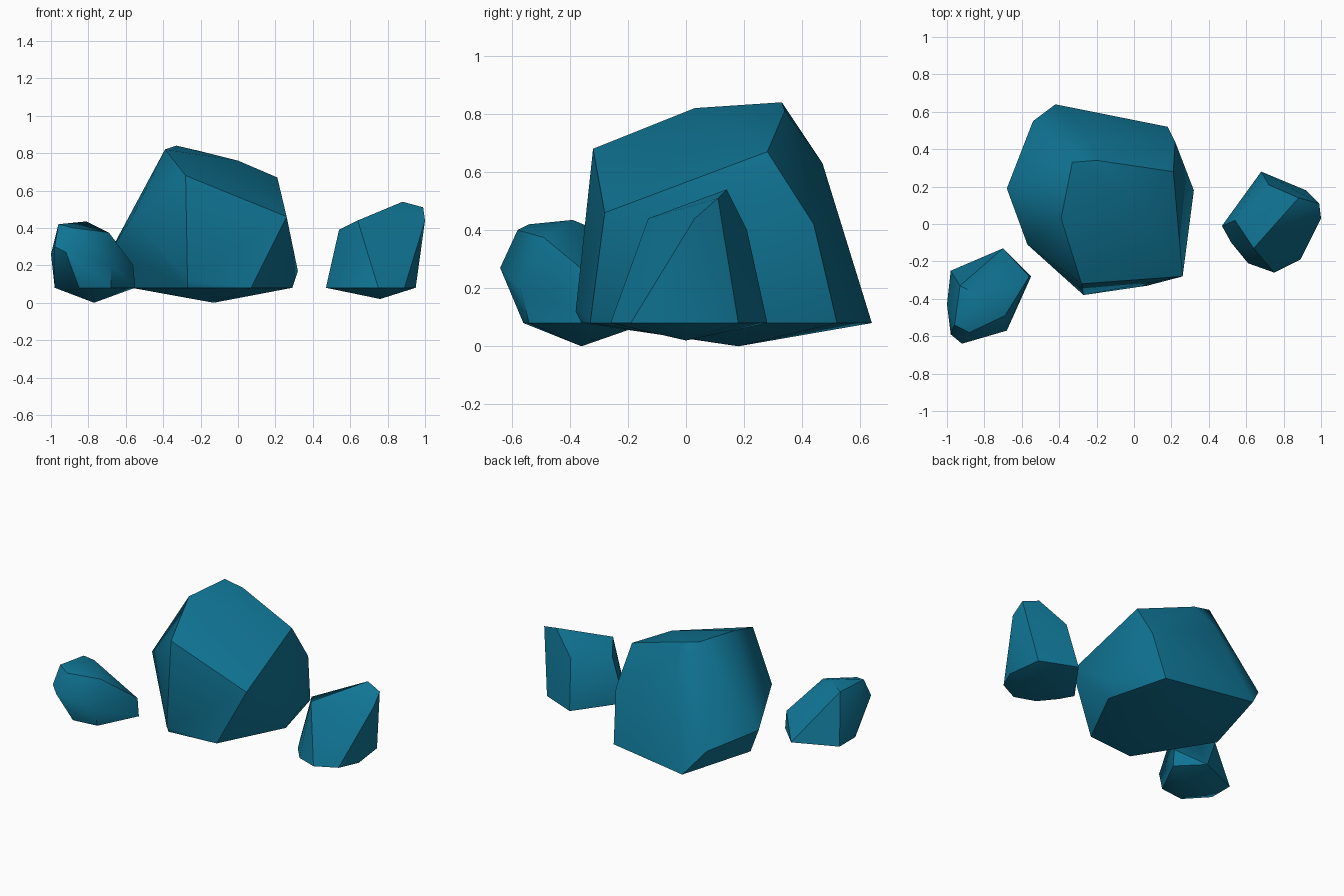
import bpy, bmesh, math

if "Cube" in bpy.data.objects:
    bpy.data.objects.remove(bpy.data.objects["Cube"])

blue = bpy.data.materials.new("deep_teal_stone")
blue.diffuse_color = (0.005, 0.175, 0.295, 1)
blue.use_nodes = True
blue.node_tree.nodes["Principled BSDF"].inputs["Base Color"].default_value = blue.diffuse_color


def make_rock(name, corners, smooth_deg):
    """Chiselled boulder: convex hull around a few corner points."""
    bm = bmesh.new()
    for c in corners:
        bm.verts.new(c)
    hull = bmesh.ops.convex_hull(bm, input=bm.verts[:])
    loose = list({g for g in hull["geom_interior"] + hull["geom_unused"]
                  if isinstance(g, bmesh.types.BMVert) and g.is_valid})
    if loose:
        bmesh.ops.delete(bm, geom=loose, context='VERTS')
    # merge nearly flat triangles into larger facets
    bmesh.ops.dissolve_limit(bm, angle_limit=math.radians(3),
                             verts=bm.verts[:], edges=bm.edges[:])
    bmesh.ops.recalc_face_normals(bm, faces=bm.faces[:])
    mesh = bpy.data.meshes.new(name)
    bm.to_mesh(mesh)
    bm.free()
    mesh.materials.append(blue)
    obj = bpy.data.objects.new(name, mesh)
    bpy.context.collection.objects.link(obj)
    bpy.ops.object.select_all(action='DESELECT')
    obj.select_set(True)
    bpy.context.view_layer.objects.active = obj
    bpy.ops.object.shade_smooth_by_angle(angle=math.radians(smooth_deg))
    return obj


# large centre boulder
make_rock("large_boulder", [
    # crown
    (-.28, -.32, .68), (-.39, .03, .82), (-.33, .33, .84),
    (-.20, .34, .81), (0, .15, .76), (.21, .28, .67),
    # shoulders
    (-.57, -.11, .45), (.26, -.28, .46), (.32, .18, .17),
    (.22, .44, .42), (-.25, .47, .63), (-.54, .55, .235),
    (-.68, .19, .28), (-.27, -.38, .12),
    # foot
    (-.27, -.36, .08), (.07, -.33, .08), (.29, .10, .08),
    (.18, .52, .08), (.03, .52, .08), (-.42, .64, .08),
    (-.57, .12, .08), (-.13, .18, 0)], 40)

# right boulder with slanted ridge
make_rock("right_boulder", [
    (.64, -.13, .44), (.88, .14, .54), (.99, .11, .51), (1.0, .03, .44),
    (.54, .02, .39), (.72, .21, .40),
    (.47, -.01, .08), (.52, -.10, .08), (.61, -.21, .08), (.75, -.26, .08),
    (.89, -.19, .08), (.95, -.06, .08), (.92, .18, .08), (.68, .28, .08),
    (.76, 0, .02)], 40)

# left boulder, low and blunt
make_rock("left_boulder", [
    (-.92, -.64, .27), (-.98, -.59, .30), (-.88, -.58, .40),
    (-.96, -.54, .42), (-.81, -.39, .435), (-.69, -.49, .375),
    (-.93, -.33, .41), (-.56, -.28, .20), (-.68, -.57, .20),
    (-1.0, -.43, .26), (-.98, -.25, .08), (-.70, -.13, .08),
    (-.55, -.28, .08), (-.68, -.54, .08), (-.85, -.56, .08),
    (-.98, -.42, .08), (-.77, -.36, 0)], 40)
